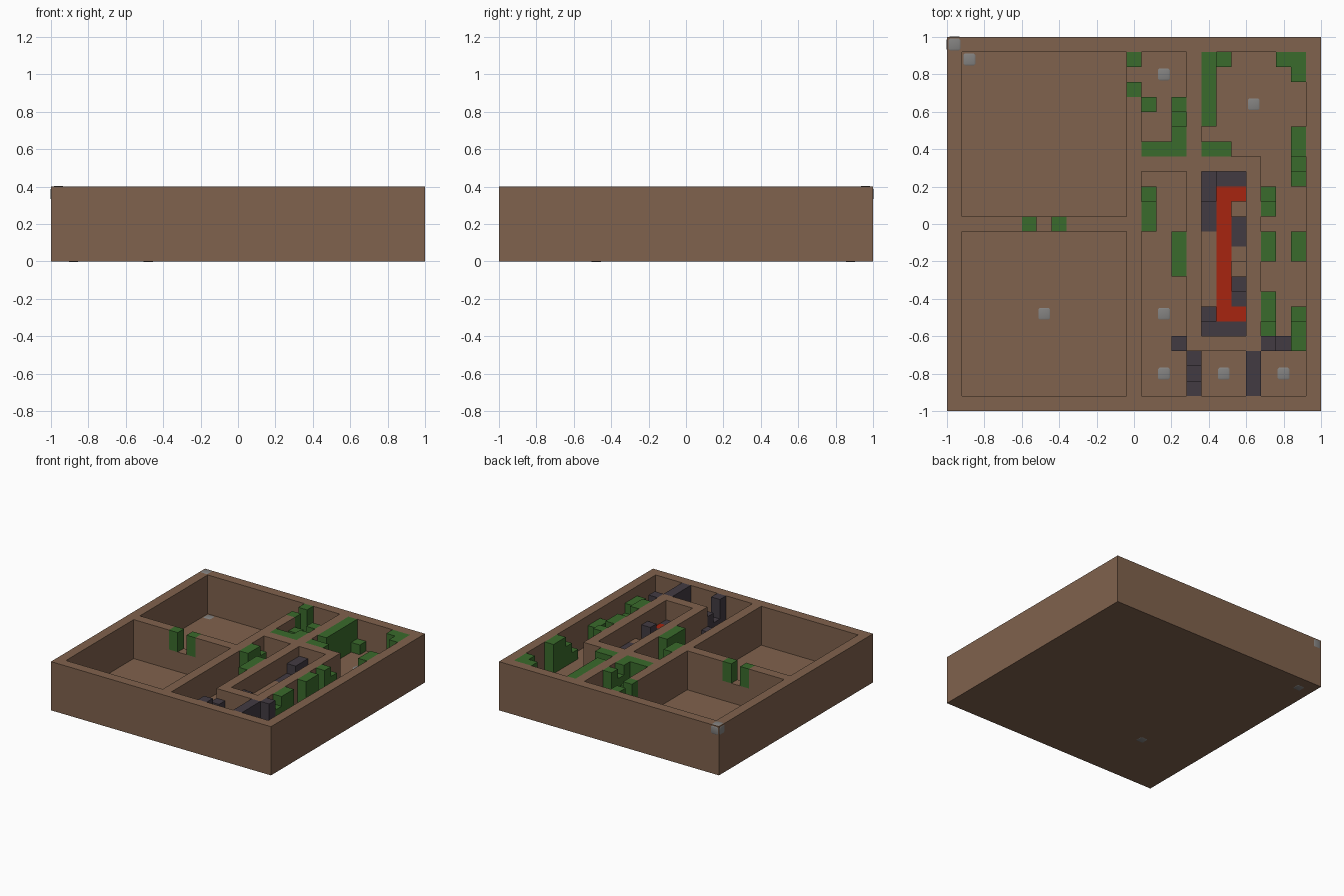
import bpy, bmesh
from mathutils import Matrix, Vector

old = bpy.data.objects.get("Cube")
if old:
    bpy.data.objects.remove(old, do_unlink=True)


def material(name, rgb):
    m = bpy.data.materials.new(name)
    m.use_nodes = True
    m.diffuse_color = (*rgb, 1)
    m.node_tree.nodes["Principled BSDF"].inputs["Base Color"].default_value = (*rgb, 1)
    return m


BROWN = material("earth brown", (0.216, 0.122, 0.074))
GREEN = material("moss green", (0.042, 0.147, 0.025))
DARK = material("dark stone", (0.055, 0.044, 0.055))
RED = material("lava red", (0.39, 0.018, 0.005))
GREY = material("marker grey", (0.23, 0.225, 0.22))

TOP = 0.4
FLOOR = 0.16


def box(name, mat, x0, x1, y0, y1, z0, z1):
    bm = bmesh.new()
    size = Vector((x1 - x0, y1 - y0, z1 - z0))
    mid = Vector((x0 + x1, y0 + y1, z0 + z1)) / 2
    bmesh.ops.create_cube(bm, size=1, matrix=Matrix.Translation(mid) @ Matrix.Diagonal((*size, 1)))
    me = bpy.data.meshes.new(name)
    bm.to_mesh(me)
    bm.free()
    me.materials.append(mat)
    ob = bpy.data.objects.new(name, me)
    bpy.context.collection.objects.link(ob)
    return ob


# Solid block with rooms and doorways carved out of its top
block = box("walls_and_floor", BROWN, -1, 1, -1, 1, 0, TOP)
rooms = [
    (-.92, -.04, .04, .92, .08),     # large back room
    (-.92, -.04, -.92, -.04, .08),   # large front room
    (.04, .28, .36, .92, FLOOR),     # small back room
    (.36, .92, .36, .92, FLOOR),     # garden room
    (.68, .92, -.92, .92, FLOOR),    # side passage
    (.04, .92, -.92, -.68, FLOOR),   # front passage
    (.04, .28, -.92, .28, FLOOR),    # middle passage
    (.36, .60, -.60, .28, FLOOR),    # lava room
    (-.60, -.36, -.04, .04, .24),    # doorway between large rooms
    (-.04, .04, .68, .92, FLOOR),    # doorway to small room
]
for x0, x1, y0, y1, z in rooms:
    cutter = box("room_cutter", BROWN, x0, x1, y0, y1, z, TOP + .2)
    cutter.hide_render = True
    mod = block.modifiers.new("carve", "BOOLEAN")
    mod.operation = "DIFFERENCE"
    mod.solver = "EXACT"
    mod.object = cutter
    bpy.context.view_layer.objects.active = block
    bpy.ops.object.modifier_apply(modifier=mod.name)
    bpy.data.objects.remove(cutter, do_unlink=True)

# Moss posts and hedges: x0, x1, y0, y1, top
moss = [
    (-.60, -.52, -.04, .04, TOP), (-.44, -.36, -.04, .04, TOP),
    (-.04, .04, .84, .92, TOP), (-.04, .04, .68, .76, TOP),
    (.04, .12, .60, .68, .32), (.04, .28, .36, .44, TOP),
    (.20, .28, .44, .52, TOP), (.20, .28, .52, .60, .32), (.20, .28, .60, .68, TOP),
    (.04, .12, .12, .20, .32), (.04, .12, -.04, .12, TOP),
    (.20, .28, -.28, -.04, TOP),
    (.36, .44, .52, .92, TOP), (.44, .52, .84, .92, .24), (.36, .52, .36, .44, TOP),
    (.76, .92, .84, .92, TOP), (.84, .92, .76, .84, TOP),
    (.84, .92, .36, .52, TOP), (.84, .92, .28, .36, .32), (.84, .92, .20, .28, .24),
    (.68, .76, .12, .20, .32), (.68, .76, .04, .12, TOP),
    (.68, .76, -.20, -.04, TOP), (.84, .92, -.20, -.04, .32),
    (.68, .76, -.52, -.36, TOP), (.68, .76, -.60, -.52, .32),
    (.84, .92, -.52, -.44, .24), (.84, .92, -.68, -.52, .32),
]
for x0, x1, y0, y1, z in moss:
    box("moss_block", GREEN, x0, x1, y0, y1, .24 if x0 < -.3 else FLOOR, z)

# Dark stone pillars and rubble
stones = [
    (.28, .36, -.92, -.84, TOP), (.28, .36, -.84, -.76, .24), (.28, .36, -.76, -.68, .32),
    (.20, .28, -.68, -.60, .24), (.60, .68, -.92, -.68, TOP),
    (.68, .76, -.68, -.60, TOP), (.76, .84, -.68, -.60, .24),
    (.36, .44, .12, .28, .32), (.36, .44, -.04, .12, .24), (.44, .60, .20, .28, .24),
    (.52, .60, -.12, .04, .24), (.52, .60, -.36, -.28, .32), (.52, .60, -.44, -.36, .24),
    (.36, .44, -.52, -.44, .32), (.36, .60, -.60, -.52, .24),
]
for x0, x1, y0, y1, z in stones:
    box("dark_stone", DARK, x0, x1, y0, y1, FLOOR, z)

# Lava channel with two side arms, and the earth ledges next to it
box("lava_channel", RED, .44, .52, -.52, .20, FLOOR, .24)
for y in (.12, -.52):
    box("lava_arm", RED, .52, .60, y, y + .08, FLOOR, .24)
box("earth_ledge", BROWN, .36, .44, -.44, -.04, FLOOR, .24)
box("earth_step", BROWN, .52, .60, -.20, -.12, FLOOR, .24)

# Rounded markers set into the floors and one wall corner
markers = [
    (-.96, .96, .36), (-.88, .88, .04), (-.48, -.48, .04),
    (.16, .80, .12), (.64, .64, .12), (.16, -.48, .12),
    (.16, -.80, .12), (.48, -.80, .12), (.80, -.80, .12),
]
R = .042
for x, y, z in markers:
    ob = box("round_marker", GREY, x - R, x + R, y - R, y + R, z - R, z + R)
    bm = bmesh.new()
    bm.from_mesh(ob.data)
    bmesh.ops.bevel(bm, geom=bm.edges[:], offset=.018, segments=3, profile=.5, affect="EDGES")
    for f in bm.faces:
        f.smooth = True
    bm.to_mesh(ob.data)
    bm.free()
